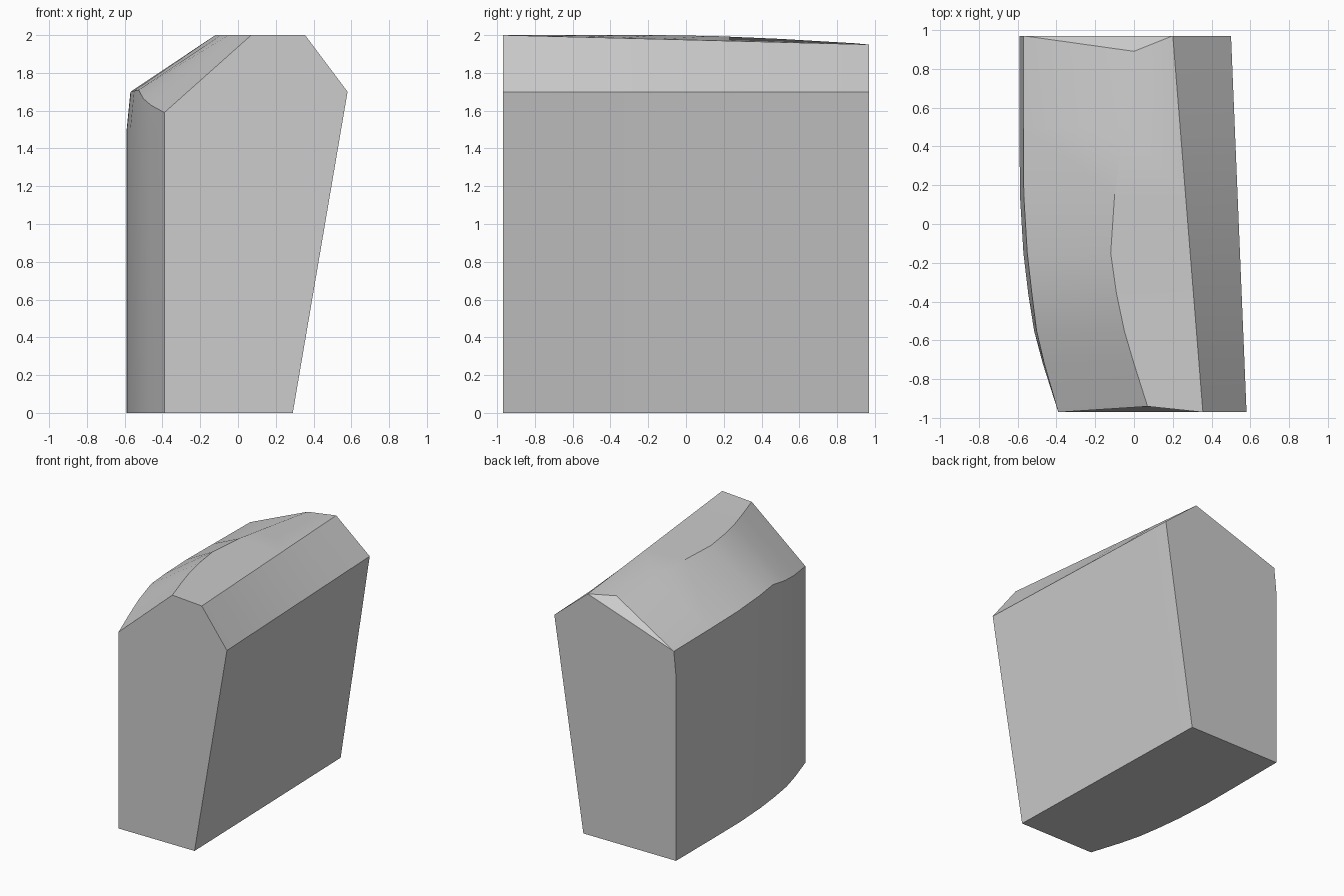
import bpy, bmesh, math

cube = bpy.data.objects.get("Cube")
if cube:
    bpy.data.objects.remove(cube)

stone = bpy.data.materials.new("plain_grey")
stone.use_nodes = True
GREY = (0.6, 0.6, 0.6, 1)
stone.diffuse_color = GREY
stone.node_tree.nodes["Principled BSDF"].inputs["Base Color"].default_value = GREY

FRONT, BACK = -0.97, 0.97

# Stations along the block: y, curved wall x, wall top z, crest x, crest z
STATIONS = [
    (FRONT, -0.39, 1.59, 0.07, 2.0),
    (-0.72, -0.47, 1.63, 0.0, 2.0),
    (-0.55, -0.515, 1.665, -0.05, 2.0),
    (-0.36, -0.545, 1.71, -0.09, 2.0),
    (-0.15, -0.57, 1.705, -0.12, 2.0),
    (0.15, -0.588, 1.70, -0.10, 1.995),
    (0.5, -0.59, 1.695, -0.05, 1.98),
    (BACK, -0.59, 1.69, 0.0, 1.957),
]


def section(y, wall_x, wall_z, crest_x, crest_z):
    """Outline of the block at one station, base first, then up and over."""
    t = (y - FRONT) / (BACK - FRONT)
    mix = lambda a, b: a + (b - a) * t
    # the crest stops short of both ends
    crest_y = {FRONT: -0.94, BACK: 0.89}.get(y, y)
    lean = 0.02 * min(1, t * 3)
    return [
        (mix(0.29, 0.24), y, 0),
        (mix(0.58, 0.50), y, 1.70),
        (mix(0.355, 0.20), y, mix(2.0, 1.95)),
        (crest_x, crest_y, crest_z),
        (wall_x + lean, y, wall_z),
        (wall_x, y, wall_z - 0.2),
        (wall_x, y, 0),
    ]


# Loft the block through its stations
bm = bmesh.new()
rings = [[bm.verts.new(p) for p in section(*s)] for s in STATIONS]
for a, b in zip(rings, rings[1:]):
    for i in range(len(a)):
        j = (i + 1) % len(a)
        bm.faces.new((a[i], a[j], b[j], b[i]))

# Front end, then back end with its sloping top facet
bm.faces.new(rings[0])
end = rings[-1]
bm.faces.new([v for i, v in enumerate(end) if i != 3])
bm.faces.new(end[2:5])
bmesh.ops.recalc_face_normals(bm, faces=bm.faces)

mesh = bpy.data.meshes.new("carved_block")
bm.to_mesh(mesh)
bm.free()
mesh.materials.append(stone)
block = bpy.data.objects.new("carved_block", mesh)
bpy.context.collection.objects.link(block)

# Smooth the gentle curves, keep the hard edges
bpy.ops.object.select_all(action="DESELECT")
block.select_set(True)
bpy.context.view_layer.objects.active = block
bpy.ops.object.shade_smooth_by_angle(angle=math.radians(30))
